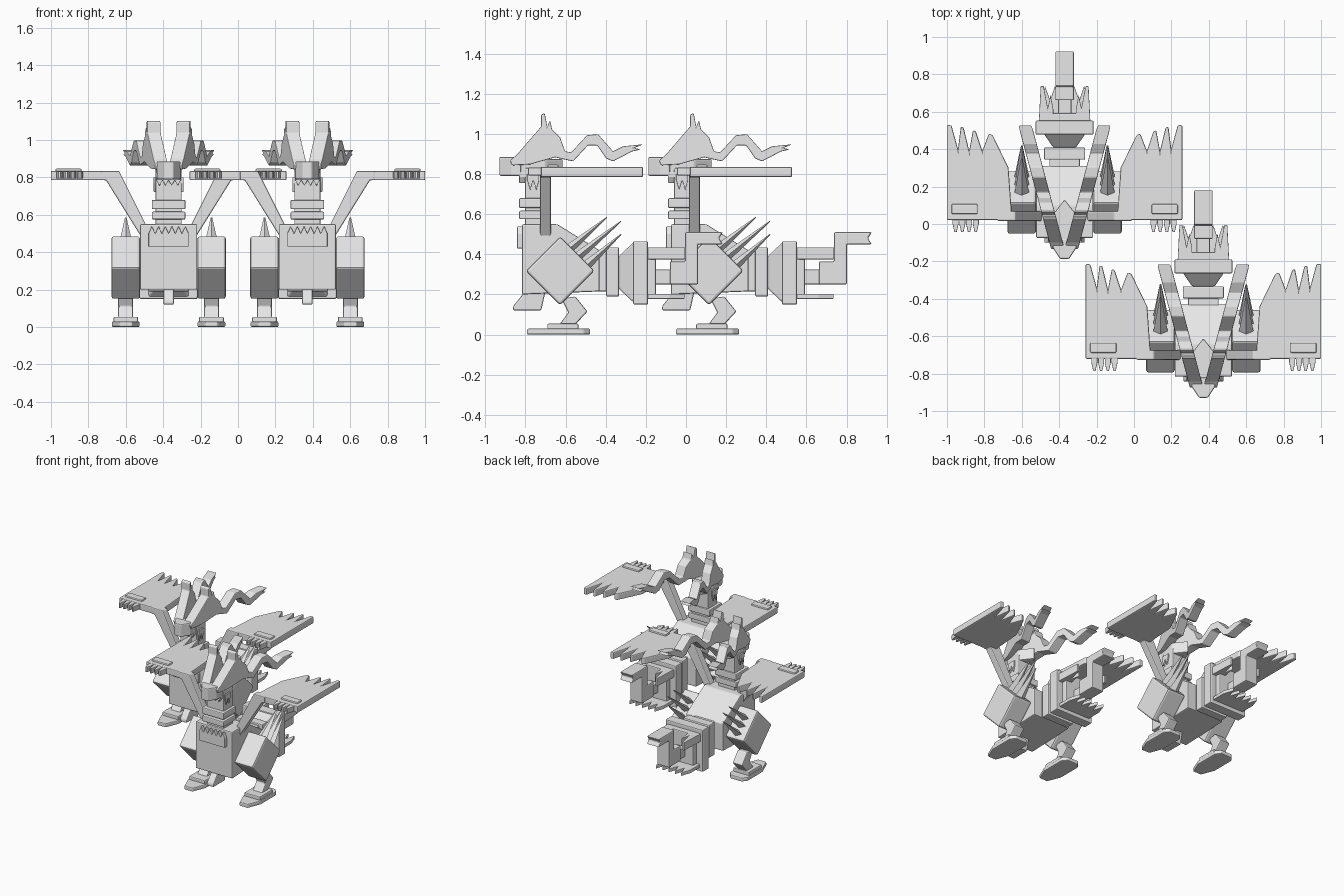
import bpy, bmesh, math
from mathutils import Vector, Matrix

if "Cube" in bpy.data.objects:
    bpy.data.objects.remove(bpy.data.objects["Cube"])

grey = bpy.data.materials.new("stone_grey")
grey.diffuse_color = (0.8, 0.8, 0.8, 1)
grey.use_nodes = True
grey.node_tree.nodes["Principled BSDF"].inputs["Base Color"].default_value = grey.diffuse_color
parts = []


def finish(name, bm, bevel=0.007):
    bmesh.ops.recalc_face_normals(bm, faces=bm.faces)
    me = bpy.data.meshes.new(name)
    bm.to_mesh(me)
    bm.free()
    me.materials.append(grey)
    ob = bpy.data.objects.new(name, me)
    if bevel:
        m = ob.modifiers.new("soft_edges", 'BEVEL')
        m.width, m.segments, m.limit_method = bevel, 2, 'ANGLE'
    parts.append(ob)
    return ob


def prism(name, pts, axis, a, b, s=1, shear=0, bevel=0.007):
    """Extrude a 2D outline along an axis; s=-1 mirrors in x, shear moves x by y."""
    def place(p, t):
        v = {'x': (t, p[0], p[1]), 'y': (p[0], t, p[1]), 'z': (p[0], p[1], t)}[axis]
        return (s * (v[0] + shear * v[1]), v[1], v[2])
    bm = bmesh.new()
    lo = [bm.verts.new(place(p, a)) for p in pts]
    hi = [bm.verts.new(place(p, b)) for p in pts]
    bm.faces.new(lo)
    bm.faces.new(hi)
    n = len(pts)
    for i in range(n):
        bm.faces.new((lo[i], lo[(i + 1) % n], hi[(i + 1) % n], hi[i]))
    return finish(name, bm, bevel)


def box(name, x, y, z, s=1, bevel=0.007):
    return prism(name, [(x[0], y[0]), (x[1], y[0]), (x[1], y[1]), (x[0], y[1])],
                 'z', z[0], z[1], s, 0, bevel)


def spike(name, base, tip, rx, ry):
    """Four-sided pointed quill, wide in x."""
    base, tip = Vector(base), Vector(tip)
    d = tip - base
    bm = bmesh.new()
    bmesh.ops.create_cone(bm, cap_ends=True, segments=4, radius1=1, radius2=0.1, depth=1)
    tilt = Matrix.Rotation(-math.atan2(d.y, d.z), 4, 'X')
    bmesh.ops.transform(bm, verts=bm.verts, matrix=Matrix.Translation((base + tip) / 2)
                        @ tilt @ Matrix.Diagonal((rx, ry, d.length, 1)))
    finish(name, bm, 0)


def zigzag(x0, x1, n, z_flat, z_a, z_b):
    """Outline with one straight edge and one toothed edge."""
    teeth = [(x0 + (x1 - x0) * i / (2 * n), z_a if i % 2 else z_b) for i in range(2 * n + 1)]
    return [(x1, z_flat), (x0, z_flat)] + teeth


# torso, chest bib and belly tab
prism("torso", [(-.445, .2), (-.445, .55), (-.27, .55), (-.06, .42), (-.06, .215)], 'x', -.153, .153)
prism("chest_bib", zigzag(-.107, .107, 6, .43, .54, .50), 'y', -.47, -.44, bevel=0.003)
prism("belly_tab", [(-.435, .21), (-.49, .142), (-.49, .12), (-.35, .12), (-.33, .21)], 'x', -.028, .028)

# neck with rings and ruff
box("neck", (-.07, .07), (-.43, -.32), (.53, .83))
for z in ((.575, .617), (.63, .68)):
    box("neck_ring", (-.09, .09), (-.46, -.308), z)
prism("front_ruff", zigzag(-.065, .065, 4, .81, .755, .785), 'y', -.46, -.425, bevel=0.002)

# head and beak
prism("skull", [(-.06, -.5), (.06, -.5), (.07, -.33), (0, -.24), (-.07, -.33)], 'z', .79, .875)
prism("beak", [(-.067, -.45), (-.062, -.5), (-.024, -.558), (.024, -.558), (.062, -.5), (.067, -.45)],
      'z', .79, .885)

CREST = [(-.505, .868), (-.47, .898), (-.35, 1.037), (-.35, 1.095), (-.333, 1.104), (-.32, 1.037),
         (-.306, 1.067), (-.296, 1.022), (-.256, .983), (-.231, .913), (-.201, .908), (-.122, .993),
         (-.067, .998), (.008, .913), (.058, .938), (.157, .948), (.115, .93), (.145, .922),
         (.102, .912), (.008, .863), (-.027, .878), (-.072, .943), (-.117, .943), (-.191, .863),
         (-.281, .883), (-.405, .848), (-.495, .843)]
WING = [(.63, -.35), (.63, .157), (.605, .157), (.57, .03), (.555, .15), (.54, .145), (.51, .02),
        (.49, .13), (.475, .125), (.44, .02), (.405, .112), (.385, .105), (.30, -.07), (.28, -.35)]
THIGH = [(-.427, .318), (-.256, .489), (-.085, .318), (-.256, .147)]
SHIN = [(-.25, .18), (-.18, .19), (-.12, .115), (-.18, .05), (-.26, .05), (-.215, .11)]
FOOT = [(.155, -.32), (.195, -.42), (.263, -.42), (.303, -.32), (.303, -.14), (.275, -.107),
        (.183, -.107), (.155, -.14)]

for s in (1, -1):
    side = "right" if s > 0 else "left"
    # wavy head crest, splayed outward
    prism(side + "_crest", CREST, 'x', .17 - .036, .17 + .036, s, shear=.265)
    prism(side + "_ruff", zigzag(-.42, -.36, 2, .8, .72, .77), 'x', .05, .08, s, bevel=0.002)
    # wing strut, feathered plate, claws
    prism(side + "_wing_strut", [(.12, .545), (.265, .835), (.36, .835), (.36, .785), (.335, .785),
                                 (.145, .48), (.12, .48)], 'y', -.355, -.302, s)
    prism(side + "_wing", WING, 'z', .785, .835, s)
    box(side + "_wing_plate", (.465, .605), (-.318, -.264), (.82, .847), s)
    for i in range(4):
        x = .475 + i * .036
        prism(side + "_wing_claw", [(x - .016, -.34), (x - .016, -.37), (x - .006, -.415),
                                    (x + .006, -.415), (x + .016, -.37), (x + .016, -.34)],
              'z', .793, .832, s, bevel=0.003)
    # leg
    prism(side + "_thigh", THIGH, 'x', .153, .306, s, bevel=0.012)
    prism(side + "_shin", SHIN, 'x', .19, .27, s)
    prism(side + "_foot", FOOT, 'z', 0, .03, s)
    box(side + "_foot_block", (.163, .295), (-.32, -.165), (.005, .055), s)
    # quills behind the thigh
    for (by, bz), (ty, tz) in (((-.22, .42), (-.022, .585)), ((-.18, .38), (.048, .565)),
                               ((-.13, .34), (.048, .5))):
        spike(side + "_thigh_quill", (s * .229, by, bz), (s * .229, ty, tz), .042, .024)
    # feathers at the end of the tail
    prism(side + "_tail_feather", [(.06, .17), (.06, .24), (.075, .32), (.09, .25), (.112, .366),
                                   (.128, .366), (.138, .17)], 'z', .375, .435, s, bevel=0.003)

# segmented tail
box("tail_joint", (-.082, .082), (-.08, -.02), (.215, .42))
box("tail_band", (-.11, .11), (-.027, .038), (.19, .435))
box("tail_core", (-.055, .055), (.03, .2), (.23, .385))
flare = box("tail_flare", (-.11, .11), (.038, .11), (.16, .46))
for v in flare.data.vertices:
    if v.co.y < .05:
        v.co.x *= .55
        v.co.z = .31 + (v.co.z - .31) * .55
box("tail_ring", (-.155, .155), (.107, .182), (.15, .465))
box("tail_end", (-.105, .105), (.175, .222), (.19, .435))
prism("tail_under_feathers", zigzag(-.13, .13, 5, .17, .366, .29), 'z', .178, .203, bevel=0.003)
box("tail_pin", (-.036, .036), (.215, .3), (.25, .325))
prism("tail_hook", [(.291, .25), (.431, .25), (.431, .45), (.555, .45), (.535, .48), (.555, .51),
                    (.366, .51), (.366, .365), (.291, .365)], 'x', -.05, .05)

# two identical creatures placed diagonally
for label, loc in (("front", (.371, -.371, 0)), ("back", (-.371, .371, 0))):
    for ob in parts:
        c = ob.copy()
        c.name = label + "_" + ob.name
        c.location = loc
        bpy.context.scene.collection.objects.link(c)
for ob in parts:
    bpy.data.objects.remove(ob)
